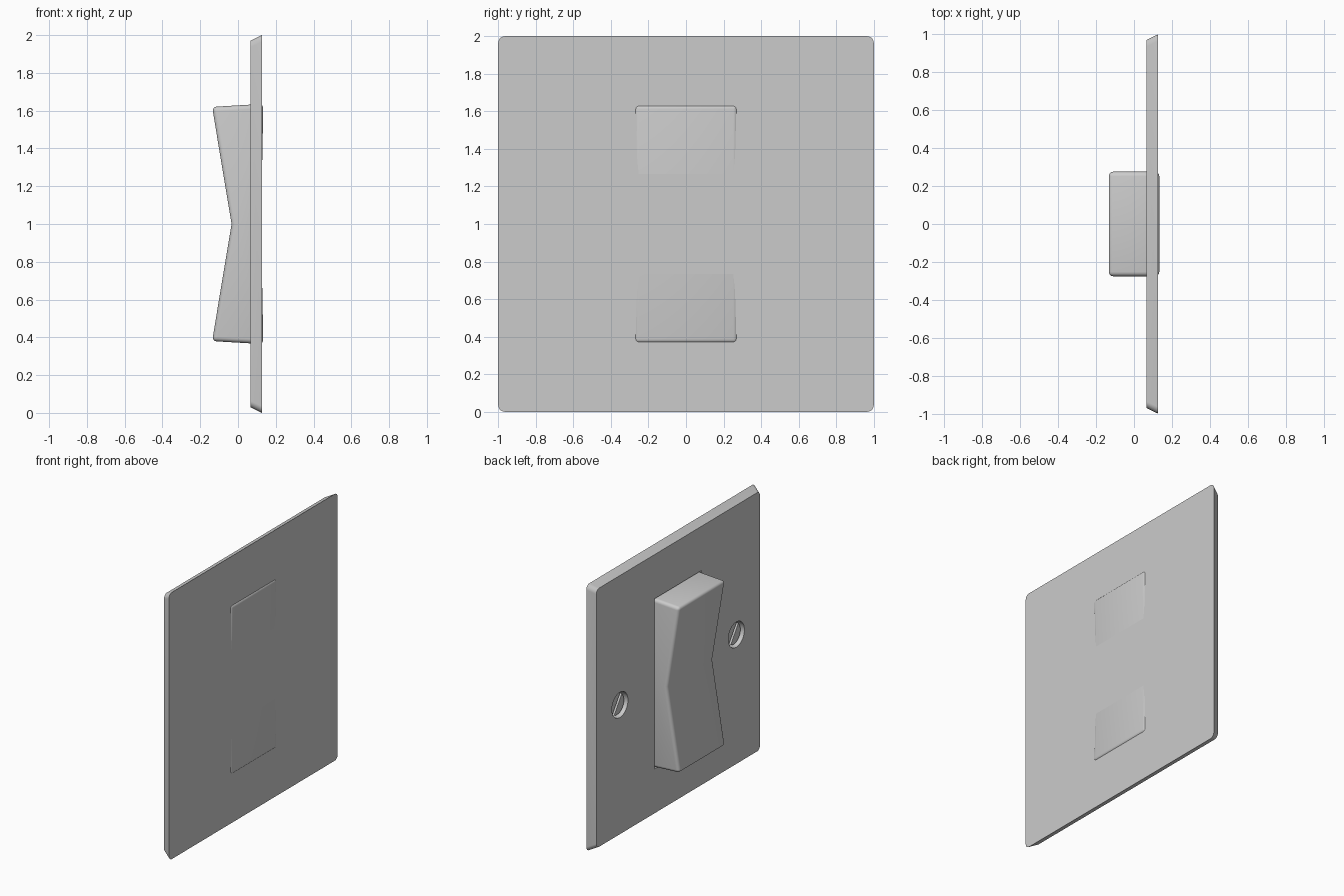
import bpy, bmesh
from math import pi, cos, sin, radians
from mathutils import Matrix, Vector

if "Cube" in bpy.data.objects:
    bpy.data.objects.remove(bpy.data.objects["Cube"])


def make(name, bm):
    bmesh.ops.recalc_face_normals(bm, faces=bm.faces[:])
    me = bpy.data.meshes.new(name)
    bm.to_mesh(me)
    bm.free()
    ob = bpy.data.objects.new(name, me)
    bpy.context.collection.objects.link(ob)
    return ob


def activate(ob):
    bpy.ops.object.select_all(action='DESELECT')
    ob.select_set(True)
    bpy.context.view_layer.objects.active = ob


def cut(ob, cutter):
    mod = ob.modifiers.new("cut", 'BOOLEAN')
    mod.operation = 'DIFFERENCE'
    mod.solver = 'EXACT'
    mod.object = cutter
    activate(ob)
    bpy.ops.object.modifier_apply(modifier=mod.name)
    bpy.data.objects.remove(cutter)


def smooth(ob, angle=30):
    activate(ob)
    bpy.ops.object.shade_smooth_by_angle(angle=radians(angle))


def box(name, size, loc, tilt=0):
    bm = bmesh.new()
    bmesh.ops.create_cube(bm, size=1)
    bm.transform(Matrix.Translation(loc) @ Matrix.Rotation(tilt, 4, 'X')
                 @ Matrix.Diagonal((*size, 1)))
    return make(name, bm)


def disc(name, y, x0, x1, r0, r1, seg=32):
    """Round part along x, centred at height 1."""
    bm = bmesh.new()
    bmesh.ops.create_cone(bm, cap_ends=True, segments=seg,
                          radius1=r0, radius2=r1, depth=x1 - x0)
    bm.transform(Matrix.Translation(((x0 + x1) / 2, y, 1))
                 @ Matrix.Rotation(pi / 2, 4, 'Y'))
    return make(name, bm)


def rounded_square(bm, x, half, r, n=6):
    verts = []
    for k, (sy, sz) in enumerate(((1, 1), (-1, 1), (-1, -1), (1, -1))):
        for i in range(n + 1):
            a = (k + i / n) * pi / 2
            verts.append(bm.verts.new((x, sy * (half - r) + r * cos(a),
                                       1 + sz * (half - r) + r * sin(a))))
    return verts


# wall plate with sloping rim
bm = bmesh.new()
front = rounded_square(bm, 0.065, 0.97, 0.035)
back = rounded_square(bm, 0.127, 1.0, 0.035)
bm.faces.new(front)
bm.faces.new(back)
for i in range(len(front)):
    j = (i + 1) % len(front)
    bm.faces.new((front[i], front[j], back[j], back[i]))
plate = make("wall_plate", bm)

# rocker opening and screw holes
cut(plate, box("opening_cutter", (0.1, 0.556, 1.276), (0.07, 0, 1)))
for side in (-1, 1):
    cut(plate, disc("hole_cutter", side * 0.69, 0.04, 0.12, 0.095, 0.095))
smooth(plate)

# rocker: V-shaped profile swept across y, rounded everywhere but the creases
profile = [(-0.137, 1.62), (-0.034, 1.0), (-0.137, 0.38),
           (0.134, 0.364), (0.122, 1.0), (0.134, 1.636)]
bm = bmesh.new()
base = bm.faces.new([bm.verts.new((x, -0.276, z)) for x, z in profile])
ext = bmesh.ops.extrude_face_region(bm, geom=[base])
bmesh.ops.translate(bm, vec=Vector((0, 0.552, 0)),
                    verts=[g for g in ext["geom"] if isinstance(g, bmesh.types.BMVert)])
bmesh.ops.recalc_face_normals(bm, faces=bm.faces[:])
edges = [e for e in bm.edges if not all(abs(v.co.z - 1) < 0.01 for v in e.verts)]
bmesh.ops.bevel(bm, geom=edges, offset=0.024, offset_type='OFFSET', segments=4,
                profile=0.5, affect='EDGES', clamp_overlap=True)
rocker = make("rocker", bm)
# keep the rounded front corners touching the full depth
xs = [v.co.x for v in rocker.data.vertices]
smooth(rocker, 28)

# slotted screws sunk in the holes
for side, name in ((-1, "right_screw"), (1, "left_screw")):
    y = side * 0.69
    screw = disc(name, y, 0.088, 0.124, 0.08, 0.088)
    cut(screw, box("slot_cutter", (0.03, 0.024, 0.3), (0.09, y, 1), radians(35)))
    smooth(screw)
